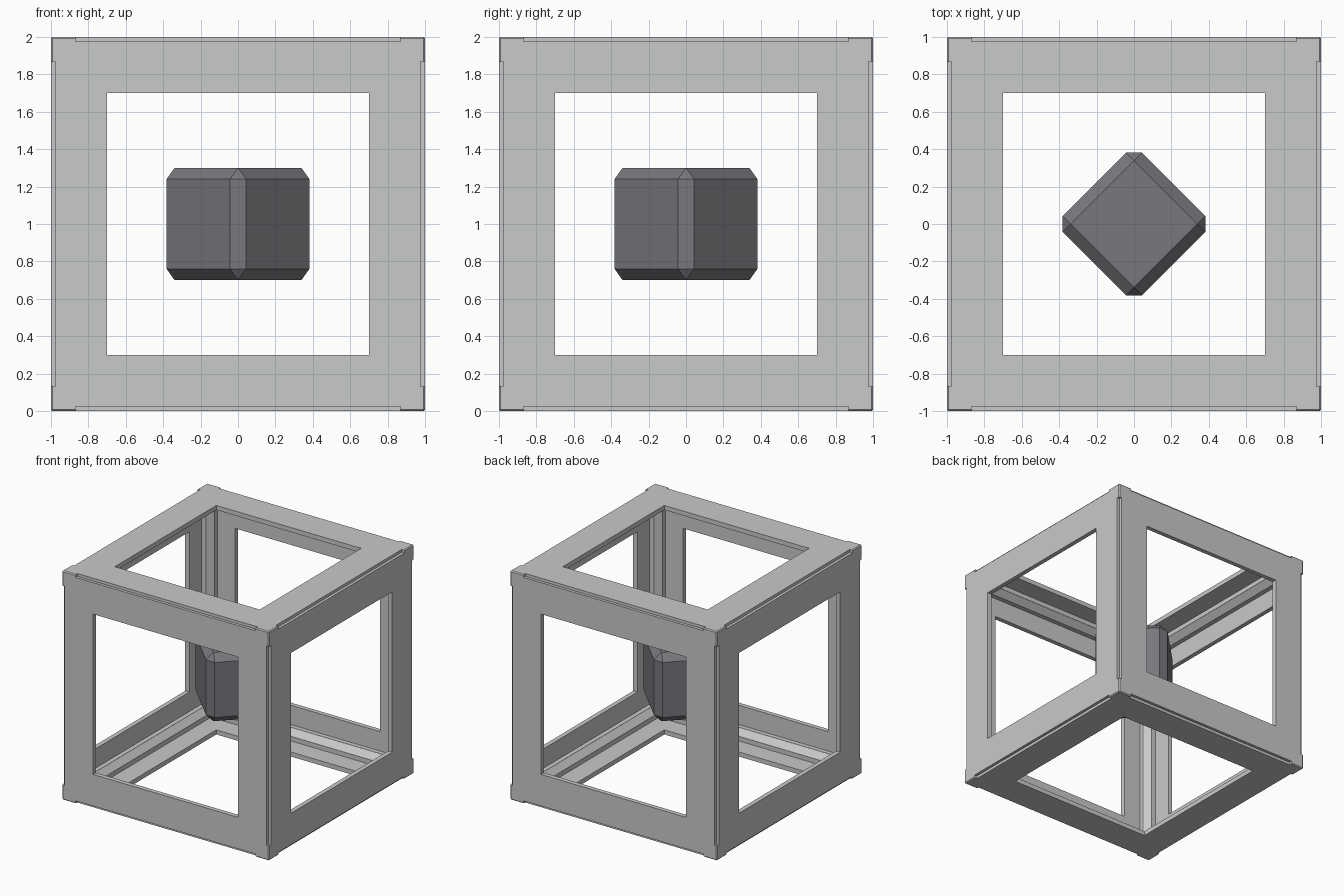
import bpy
import math

# Remove the default cube
default = bpy.data.objects.get("Cube")
if default:
    bpy.data.objects.remove(default, do_unlink=True)


def material(name, colour):
    mat = bpy.data.materials.new(name)
    mat.use_nodes = True
    mat.diffuse_color = colour
    mat.node_tree.nodes["Principled BSDF"].inputs["Base Color"].default_value = colour
    return mat


def box(name, half, centre=(0, 0, 1), mat=None, chamfer=0):
    """Box with given half sizes and an optional flat chamfer."""
    bpy.ops.mesh.primitive_cube_add(size=2, location=centre)
    obj = bpy.context.object
    obj.name = name
    obj.scale = half
    bpy.ops.object.transform_apply(location=False, rotation=False, scale=True)
    if mat:
        obj.data.materials.append(mat)
    if chamfer:
        bevel = obj.modifiers.new("chamfer", 'BEVEL')
        bevel.width = chamfer
        bevel.segments = 1
        bpy.ops.object.modifier_apply(modifier=bevel.name)
    return obj


def cut(target, cutter):
    """Subtract the cutter from the target, then discard it."""
    cutter.hide_render = True
    mod = target.modifiers.new("cut", 'BOOLEAN')
    mod.operation = 'DIFFERENCE'
    mod.solver = 'EXACT'
    mod.object = cutter
    bpy.context.view_layer.objects.active = target
    bpy.ops.object.modifier_apply(modifier=mod.name)
    bpy.data.objects.remove(cutter, do_unlink=True)


def along(axis, length, width):
    half = [width] * 3
    half[axis] = length
    return half


light_grey = material("light grey", (0.58, 0.585, 0.59, 1))
dark_grey = material("dark grey", (0.19, 0.185, 0.205, 1))

# Outer cage: a hollow cube with chamfered rails left along its inner edges
frame = box("cage_frame", (1, 1, 1), mat=light_grey, chamfer=0.008)
cut(frame, box("core_cutter", (0.92, 0.92, 0.92), chamfer=0.05))

for axis in range(3):
    # Thin walls between the rails, then the square windows
    cut(frame, box("wall_cutter", along(axis, 0.96, 0.869)))
    cut(frame, box("window_cutter", along(axis, 1.2, 0.7)))
    # Shallow notches along the outer edges, stopping short of the corners
    for u in (-1, 1):
        for v in (-1, 1):
            centre = [0, 0, 1]
            centre[(axis + 1) % 3] += u
            centre[(axis + 2) % 3] += v
            cut(frame, box("notch_cutter", along(axis, 0.87, 0.025), centre))

# Floating chamfered block in the middle, turned by an eighth
block = box("core_block", (0.3, 0.3, 0.3), mat=dark_grey, chamfer=0.06)
block.rotation_euler.z = math.radians(45)
